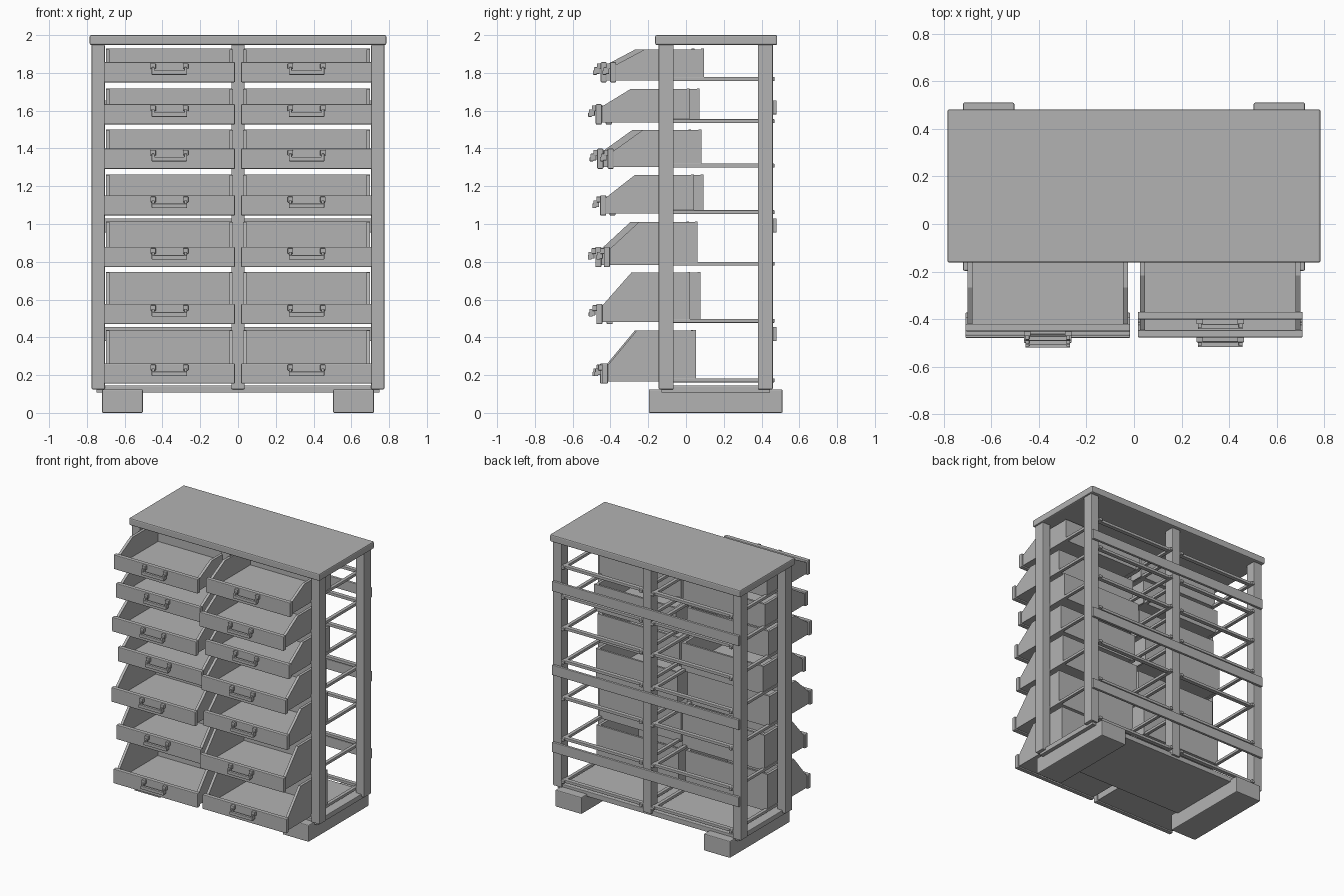
import bpy
import bmesh

if "Cube" in bpy.data.objects:
    bpy.data.objects.remove(bpy.data.objects["Cube"])

grey = bpy.data.materials.new("plain_grey")
grey.diffuse_color = (0.45, 0.45, 0.45, 1)
grey.use_nodes = True
grey.node_tree.nodes["Principled BSDF"].inputs["Base Color"].default_value = grey.diffuse_color


def finish(name, bm, bevel):
    bmesh.ops.recalc_face_normals(bm, faces=bm.faces)
    mesh = bpy.data.meshes.new(name)
    bm.to_mesh(mesh)
    bm.free()
    mesh.materials.append(grey)
    ob = bpy.data.objects.new(name, mesh)
    bpy.context.collection.objects.link(ob)
    if bevel:
        mod = ob.modifiers.new("soft_edge", 'BEVEL')
        mod.width = bevel
        mod.segments = 2
    return ob


def prism(bm, x0, x1, profile):
    """Extrude a (y, z) outline from x0 to x1."""
    a = [bm.verts.new((x0, y, z)) for y, z in profile]
    b = [bm.verts.new((x1, y, z)) for y, z in profile]
    bm.faces.new(a)
    bm.faces.new(b[::-1])
    n = len(a)
    for i in range(n):
        j = (i + 1) % n
        bm.faces.new((a[i], b[i], b[j], a[j]))


def block(bm, x0, x1, y0, y1, z0, z1):
    prism(bm, x0, x1, [(y0, z0), (y1, z0), (y1, z1), (y0, z1)])


def box(name, x0, x1, y0, y1, z0, z1, bevel=0.005):
    bm = bmesh.new()
    block(bm, x0, x1, y0, y1, z0, z1)
    return finish(name, bm, bevel)


# Table top, bottom panel and feet
box("top_board", -0.785, 0.785, -0.163, 0.483, 1.947, 2.0, 0.008)
box("bottom_panel", -0.75, 0.75, -0.13, 0.445, 0.107, 0.145, 0.004)
for x in (-0.612, 0.612):
    box("foot", x - 0.108, x + 0.108, -0.197, 0.511, 0.005 - 0.005, 0.125, 0.006)

# Front and back posts
for x in (-0.74, 0, 0.74):
    for y in (-0.105, 0.42):
        box("post", x - 0.035, x + 0.035, y - 0.04, y + 0.04, 0.125, 1.95)

# Back slats
for z in (0.38, 0.955, 1.58):
    box("back_slat", -0.77, 0.77, 0.46, 0.48, z, z + 0.075, 0.004)


def drawer(cx, front, z0, top):
    x0, x1 = cx - 0.337, cx + 0.337
    back = front + 0.497
    lip = z0 + 0.09

    # Open tray with sloping sides
    bm = bmesh.new()
    side = [(front + 0.025, z0 + 0.01), (back - 0.015, z0 + 0.01), (back - 0.015, top),
            (front + 0.185, top), (front + 0.025, lip)]
    prism(bm, x0, x0 + 0.02, side)
    prism(bm, x1 - 0.02, x1, side)
    block(bm, x0 + 0.02, x1 - 0.02, front + 0.025, back - 0.015, z0 + 0.01, z0 + 0.03)
    block(bm, x0, x1, back - 0.015, back, z0 + 0.01, top + 0.003)
    finish("drawer_tray", bm, 0)

    # Front plate
    box("drawer_front", cx - 0.347, cx + 0.347, front, front + 0.032, z0, z0 + 0.107)

    # Handle: two mounts, two arms and a grip bar
    bm = bmesh.new()
    for s in (-1, 1):
        mx = cx + s * 0.086
        block(bm, mx - 0.014, mx + 0.014, front - 0.02, front + 0.004, z0 + 0.07, z0 + 0.1)
        block(bm, mx - 0.008, mx + 0.008, front - 0.036, front - 0.005, z0 + 0.045, z0 + 0.08)
    block(bm, cx - 0.094, cx + 0.094, front - 0.04, front - 0.02, z0 + 0.04, z0 + 0.063)
    finish("drawer_handle", bm, 0.003)


# Rows: front-plate bottom, tray top, left front y, right front y
rows = [
    (0.155, 0.437, -0.455, -0.445),
    (0.470, 0.742, -0.420, -0.475),
    (0.772, 1.010, -0.480, -0.435),
    (1.045, 1.260, -0.405, -0.455),
    (1.292, 1.497, -0.470, -0.415),
    (1.527, 1.715, -0.425, -0.478),
    (1.750, 1.925, -0.452, -0.402),
]
for z0, top, left, right in rows:
    drawer(-0.363, left, z0, top)
    drawer(0.363, right, z0, top)
    # Runners beside the posts and cross rails at the back
    for s in (-1, 1):
        for x in (0.048, 0.692):
            box("runner", s * x - 0.013, s * x + 0.013, -0.14, 0.468,
                z0 + 0.007, z0 + 0.028, 0.003)
        xa, xb = sorted((s * 0.03, s * 0.71))
        box("cross_rail", xa, xb, 0.42, 0.452, z0 + 0.009, z0 + 0.03, 0.003)
